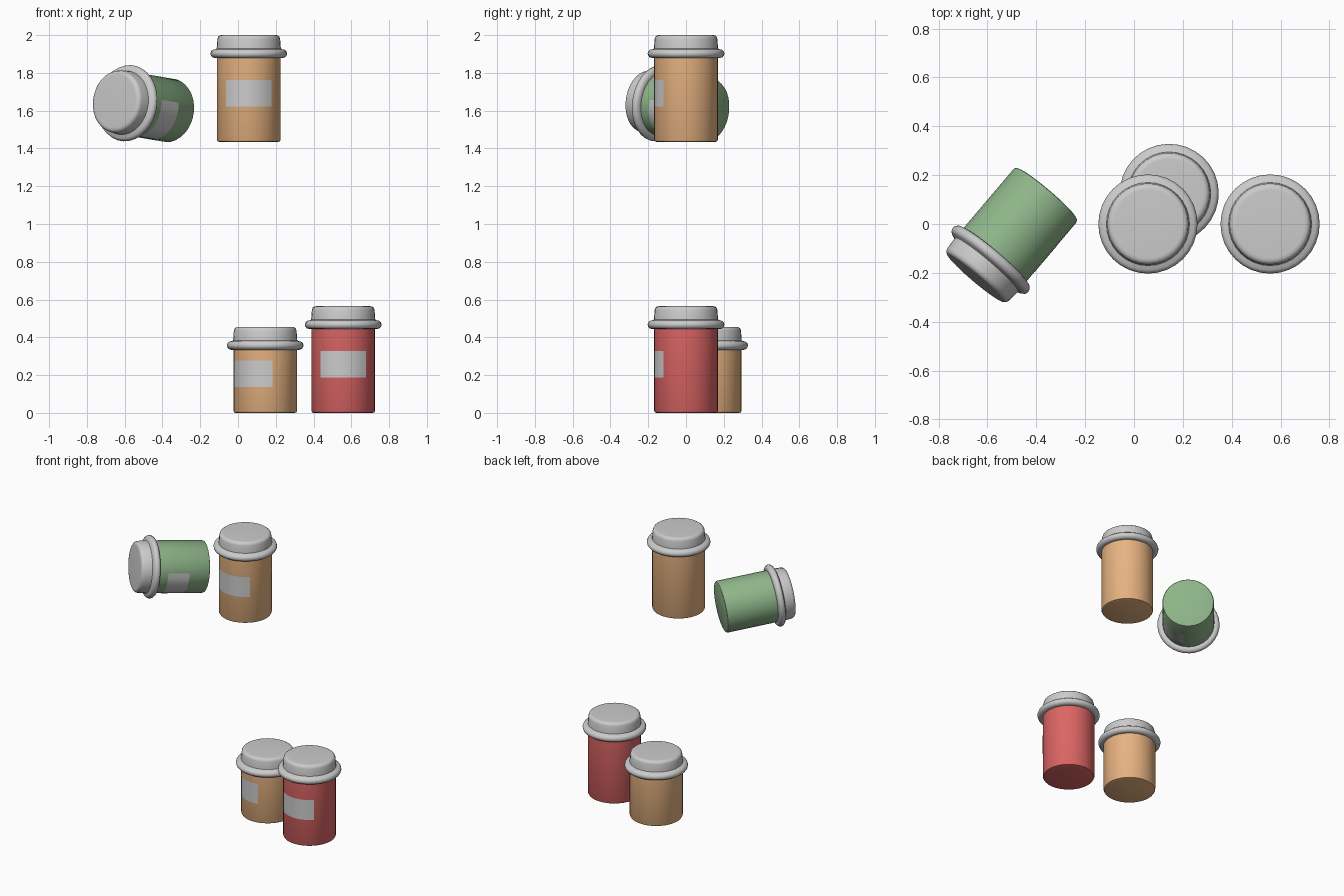
import bpy, bmesh, math
from mathutils import Matrix, Vector

if "Cube" in bpy.data.objects:
    bpy.data.objects.remove(bpy.data.objects["Cube"])

SEG = 32
R = 0.169


def material(name, rgb):
    m = bpy.data.materials.new(name)
    m.diffuse_color = (*rgb, 1)
    m.use_nodes = True
    m.node_tree.nodes["Principled BSDF"].inputs["Base Color"].default_value = m.diffuse_color
    return m


def finish(bm, name, matrix, mat=None):
    me = bpy.data.meshes.new(name)
    bm.to_mesh(me)
    bm.free()
    me.shade_smooth()
    me.set_sharp_from_angle(angle=math.radians(40))
    ob = bpy.data.objects.new(name, me)
    ob.matrix_world = matrix
    if mat:
        me.materials.append(mat)
    bpy.context.collection.objects.link(ob)


def lathe(profile):
    """Revolve (radius, z) points around z; radius 0 closes to a pole."""
    bm = bmesh.new()
    verts = [bm.verts.new((r, 0, z)) for r, z in profile]
    edges = [bm.edges.new(p) for p in zip(verts, verts[1:])]
    bmesh.ops.spin(bm, geom=verts + edges, cent=(0, 0, 0), axis=(0, 0, 1),
                   angle=math.tau, steps=SEG, use_duplicate=False)
    bmesh.ops.remove_doubles(bm, verts=bm.verts, dist=1e-5)
    bmesh.ops.recalc_face_normals(bm, faces=bm.faces)
    return bm


def bottle(name, height, matrix, mat):
    # body with softly rounded base
    top = height - 0.10
    finish(lathe([(0, 0), (0.157, 0), (0.165, 0.003), (R, 0.011),
                  (R, top), (0, top)]), name + "_body", matrix, mat)

    # cap: rolled rim, groove, slightly tapered crown
    cap = [(0.166, -0.121), (0.180, -0.121), (0.193, -0.117), (0.201, -0.107),
           (0.203, -0.097), (0.199, -0.085), (0.189, -0.077), (0.177, -0.075),
           (0.170, -0.071), (0.169, -0.060), (0.166, -0.020), (0.162, -0.008),
           (0.152, -0.001), (0.140, 0), (0, 0)]
    finish(lathe([(r, height + z) for r, z in cap]), name + "_cap", matrix)

    # label: curved patch on the front quarter
    bm = bmesh.new()
    mid = height * 0.455
    cols = []
    for i in range(-4, 5):
        a = i * math.tau / SEG
        x, y = (R + 0.001) * math.sin(a), -(R + 0.001) * math.cos(a)
        cols.append([bm.verts.new((x, y, mid + s * 0.07)) for s in (-1, 1)])
    for a, b in zip(cols, cols[1:]):
        bm.faces.new((a[0], b[0], b[1], a[1]))
    finish(bm, name + "_label", matrix)


orange = material("orange", (0.80, 0.45, 0.22))
red = material("red", (0.72, 0.13, 0.13))
green = material("green", (0.27, 0.46, 0.25))

# upright bottles
bottle("upper_orange_bottle", 0.565, Matrix.Translation((0.057, 0, 1.435)), orange)
bottle("red_bottle", 0.565, Matrix.Translation((0.557, 0, 0)), red)
bottle("small_orange_bottle", 0.455,
       Matrix.Translation((0.144, 0.125, 0)) @ Matrix.Rotation(math.radians(-32), 4, 'Z'), orange)

# green bottle lying on its side, label turned downwards
axis = Vector((-0.643, -0.757, 0.11)).normalized()
label_dir = Vector((0.577, -0.575, -0.58))
y = -(label_dir - axis * label_dir.dot(axis)).normalized()
x = y.cross(axis)
tilt = Matrix((x, y, axis)).transposed().to_4x4()
bottle("green_bottle", 0.455, Matrix.Translation((-0.357, 0.124, 1.60)) @ tilt, green)
